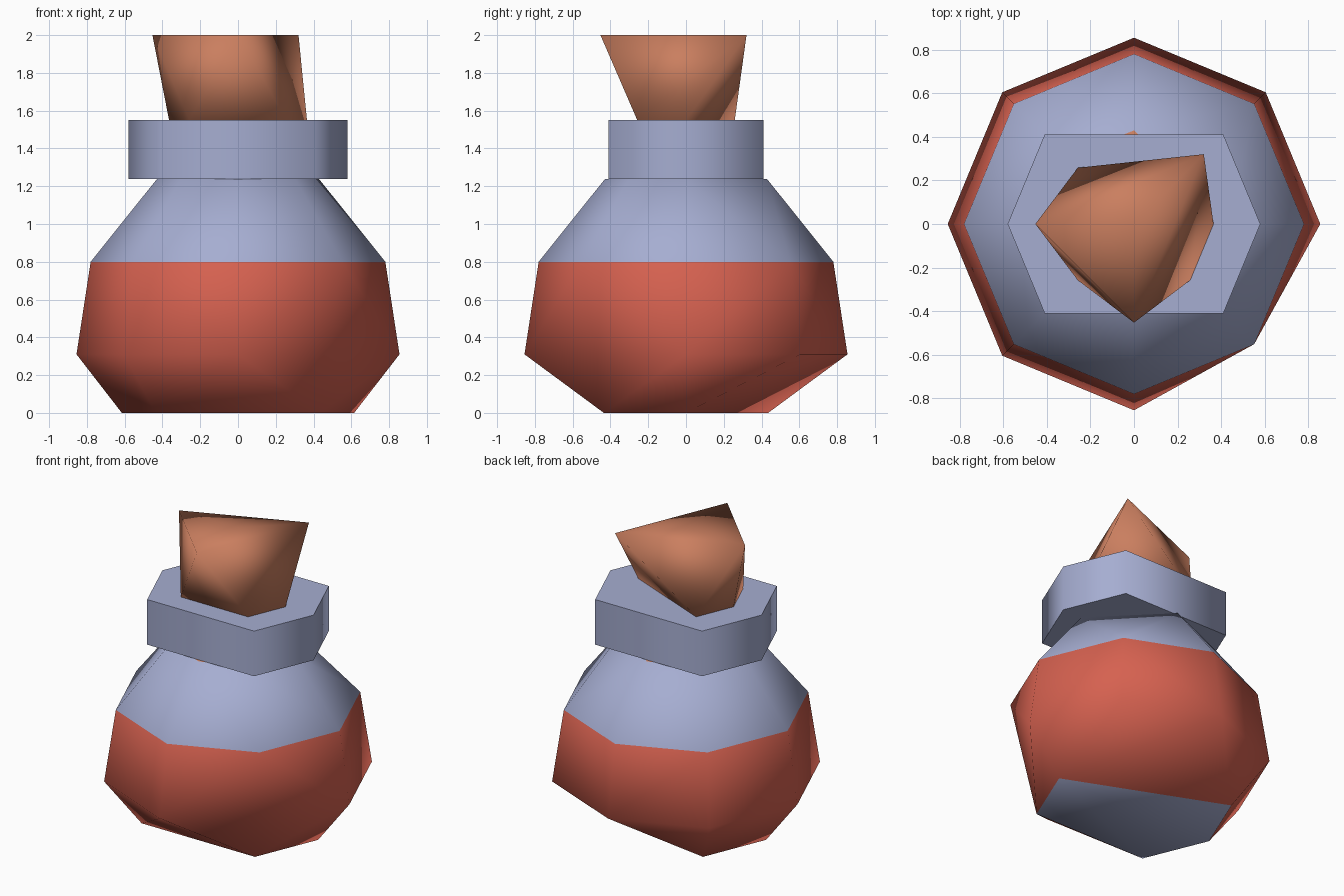
import bpy, bmesh, math

cube = bpy.data.objects.get("Cube")
if cube:
    bpy.data.objects.remove(cube, do_unlink=True)


def material(name, rgb):
    m = bpy.data.materials.new(name)
    m.use_nodes = True
    m.diffuse_color = (*rgb, 1)
    m.node_tree.nodes["Principled BSDF"].inputs["Base Color"].default_value = (*rgb, 1)
    return m


glass = material("pale_glass", (0.38, 0.42, 0.64))
liquid = material("red_liquid", (0.67, 0.12, 0.08))
wood = material("cork_brown", (0.59, 0.21, 0.115))


def ring(radius, z, skip=()):
    """Octagon corners, numbered anticlockwise from +x, leaving out some."""
    return [(radius * math.cos(i * math.pi / 4), radius * math.sin(i * math.pi / 4), z)
            for i in range(8) if i not in skip]


def hull(points):
    bm = bmesh.new()
    for p in points:
        bm.verts.new(p)
    bmesh.ops.convex_hull(bm, input=bm.verts[:])
    bmesh.ops.dissolve_limit(bm, angle_limit=0.01, verts=bm.verts[:], edges=bm.edges[:])
    bmesh.ops.recalc_face_normals(bm, faces=bm.faces[:])
    bm.normal_update()
    return bm


def finish(bm, name, mats, angle=math.pi):
    mesh = bpy.data.meshes.new(name)
    bm.to_mesh(mesh)
    bm.free()
    for m in mats:
        mesh.materials.append(m)
    obj = bpy.data.objects.new(name, mesh)
    bpy.context.collection.objects.link(obj)
    bpy.ops.object.select_all(action='DESELECT')
    obj.select_set(True)
    bpy.context.view_layer.objects.active = obj
    if angle < math.pi:
        bpy.ops.object.shade_smooth_by_angle(angle=angle)
    else:
        bpy.ops.object.shade_smooth()
    return obj


# Bottle body: faceted bulb, liquid below the fill line, cork inside the mouth
fill = 0.8
bm = hull(ring(0.615, 0, (1, 2, 6)) + ring(0.855, 0.31, (7,))
          + ring(0.78, fill) + ring(0.43, 1.237, (1,)))
for f in bm.faces:
    if f.normal.z > 0.99:
        f.material_index = 2
    elif f.normal.z > -0.99 and f.calc_center_median().z < fill:
        f.material_index = 1
finish(bm, "bottle_body", (glass, liquid, wood))

# Collar: thick six-sided lip
finish(hull(ring(0.58, 1.237, (2, 6)) + ring(0.58, 1.55, (2, 6))),
       "bottle_collar", (glass,), math.radians(75))

# Stopper: rough chipped cork widening to a three-cornered top
bm = hull(ring(0.365, 1.55, (1, 2, 6)) + ring(0.453, 2, (0, 2, 3, 5, 7)))
top = [f for f in bm.faces if f.normal.z > 0.99]
hub = bmesh.ops.poke(bm, faces=top)["verts"][0]
hub.co.x = hub.co.y = 0
finish(bm, "cork_stopper", (wood,))
